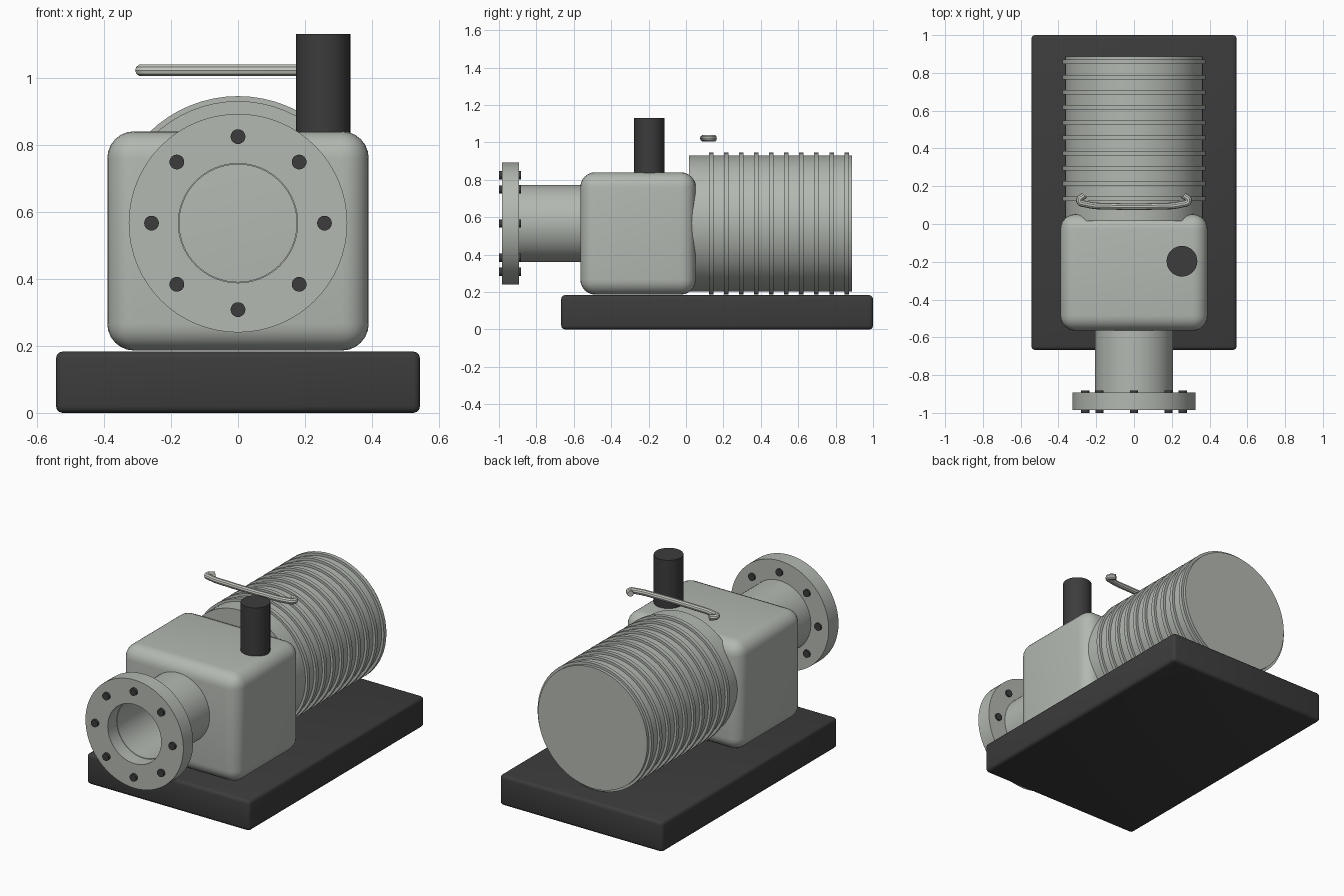
import bpy, bmesh, math
from mathutils import Matrix, Vector

if "Cube" in bpy.data.objects:
    bpy.data.objects.remove(bpy.data.objects["Cube"])

AXIS_Z = 0.566  # height of the barrel and pipe axis


def material(name, color):
    mat = bpy.data.materials.new(name)
    mat.use_nodes = True
    mat.diffuse_color = color
    mat.node_tree.nodes["Principled BSDF"].inputs["Base Color"].default_value = color
    return mat


grey = material("grey green metal", (0.45, 0.48, 0.44, 1))
pale = material("pale metal", (0.55, 0.57, 0.52, 1))
dark = material("dark metal", (0.045, 0.045, 0.045, 1))


def finish(obj, mat):
    obj.data.materials.append(mat)
    bpy.ops.object.select_all(action="DESELECT")
    obj.select_set(True)
    bpy.context.view_layer.objects.active = obj
    bpy.ops.object.shade_smooth_by_angle(angle=math.radians(35))
    return obj


def from_bmesh(name, bm, mat):
    bmesh.ops.recalc_face_normals(bm, faces=bm.faces)
    mesh = bpy.data.meshes.new(name)
    bm.to_mesh(mesh)
    bm.free()
    obj = bpy.data.objects.new(name, mesh)
    bpy.context.collection.objects.link(obj)
    return finish(obj, mat)


def rounded_box(name, low, high, radius, segments, mat):
    low, high = Vector(low), Vector(high)
    bm = bmesh.new()
    bmesh.ops.create_cube(bm, size=1)
    bmesh.ops.scale(bm, vec=high - low, verts=bm.verts)
    bmesh.ops.translate(bm, vec=(low + high) / 2, verts=bm.verts)
    bmesh.ops.bevel(bm, geom=bm.edges[:], offset=radius, segments=segments,
                    profile=0.5, affect="EDGES")
    return from_bmesh(name, bm, mat)


def cylinder(name, center, radius, length, mat, along_y=True, sides=64):
    bm = bmesh.new()
    turn = Matrix.Rotation(math.pi / 2, 4, "X") if along_y else Matrix()
    bmesh.ops.create_cone(bm, cap_ends=True, segments=sides, radius1=radius,
                          radius2=radius, depth=length,
                          matrix=Matrix.Translation(center) @ turn)
    return from_bmesh(name, bm, mat)


def lathe(name, profile, mat, closed=False, sides=64):
    """Spin (radius, y) points around the horizontal axis."""
    bm = bmesh.new()
    verts = [bm.verts.new((r, y, AXIS_Z)) for r, y in profile]
    pairs = list(zip(verts, verts[1:]))
    if closed:
        pairs.append((verts[-1], verts[0]))
    edges = [bm.edges.new(p) for p in pairs]
    bmesh.ops.spin(bm, geom=verts + edges, cent=(0, 0, AXIS_Z), axis=(0, 1, 0),
                   angle=math.tau, steps=sides)
    bmesh.ops.remove_doubles(bm, verts=bm.verts, dist=0.0002)
    return from_bmesh(name, bm, mat)


# Base slab and main housing
rounded_box("base", (-0.543, -0.667, 0), (0.543, 1.0, 0.183), 0.02, 3, dark)
rounded_box("housing", (-0.39, -0.565, 0.186), (0.39, 0.052, 0.84), 0.08, 6, grey)

# Barrel with raised cooling fins
barrel = [(0, 0.015), (0.364, 0.015)]
for i in range(10):
    y = 0.134 + 0.0805 * i
    barrel += [(0.364, y - 0.012), (0.379, y - 0.012),
               (0.379, y + 0.012), (0.364, y + 0.012)]
barrel += [(0.364, 0.888), (0, 0.888)]
lathe("finned_barrel", barrel, grey)

# Hollow inlet pipe and its flange
lathe("inlet_pipe", [(0.207, -0.9), (0.207, -0.55), (0.175, -0.55), (0.175, -0.9)],
      grey, closed=True)
lathe("flange", [(0.326, -0.985), (0.326, -0.892), (0.178, -0.892), (0.178, -0.985)],
      grey, closed=True)

# Flange bolts
for i in range(8):
    a = math.tau * i / 8
    cylinder(f"flange_bolt_{i + 1}",
             (0.258 * math.cos(a), -0.941, AXIS_Z + 0.258 * math.sin(a)),
             0.022, 0.118, dark, sides=24)

# Exhaust stack
cylinder("stack", (0.254, -0.197, 0.97), 0.081, 0.32, dark, along_y=False)

# Carrying handle, a bent bar lying level above the barrel
half = [(-0.262, 0.153), (-0.289, 0.122), (-0.25, 0.104), (-0.12, 0.094)]
path = half + [(0, 0.092)] + [(-x, y) for x, y in reversed(half)]
curve = bpy.data.curves.new("handle", "CURVE")
curve.dimensions = "3D"
curve.bevel_depth = 0.0175
curve.bevel_resolution = 3
curve.use_fill_caps = True
spline = curve.splines.new("BEZIER")
spline.bezier_points.add(len(path) - 1)
for point, (x, y) in zip(spline.bezier_points, path):
    point.co = (x, y, 1.022)
    point.handle_left_type = point.handle_right_type = "AUTO"
handle = bpy.data.objects.new("handle", curve)
bpy.context.collection.objects.link(handle)
bpy.ops.object.select_all(action="DESELECT")
handle.select_set(True)
bpy.context.view_layer.objects.active = handle
bpy.ops.object.convert(target="MESH")
finish(bpy.context.view_layer.objects.active, pale)
